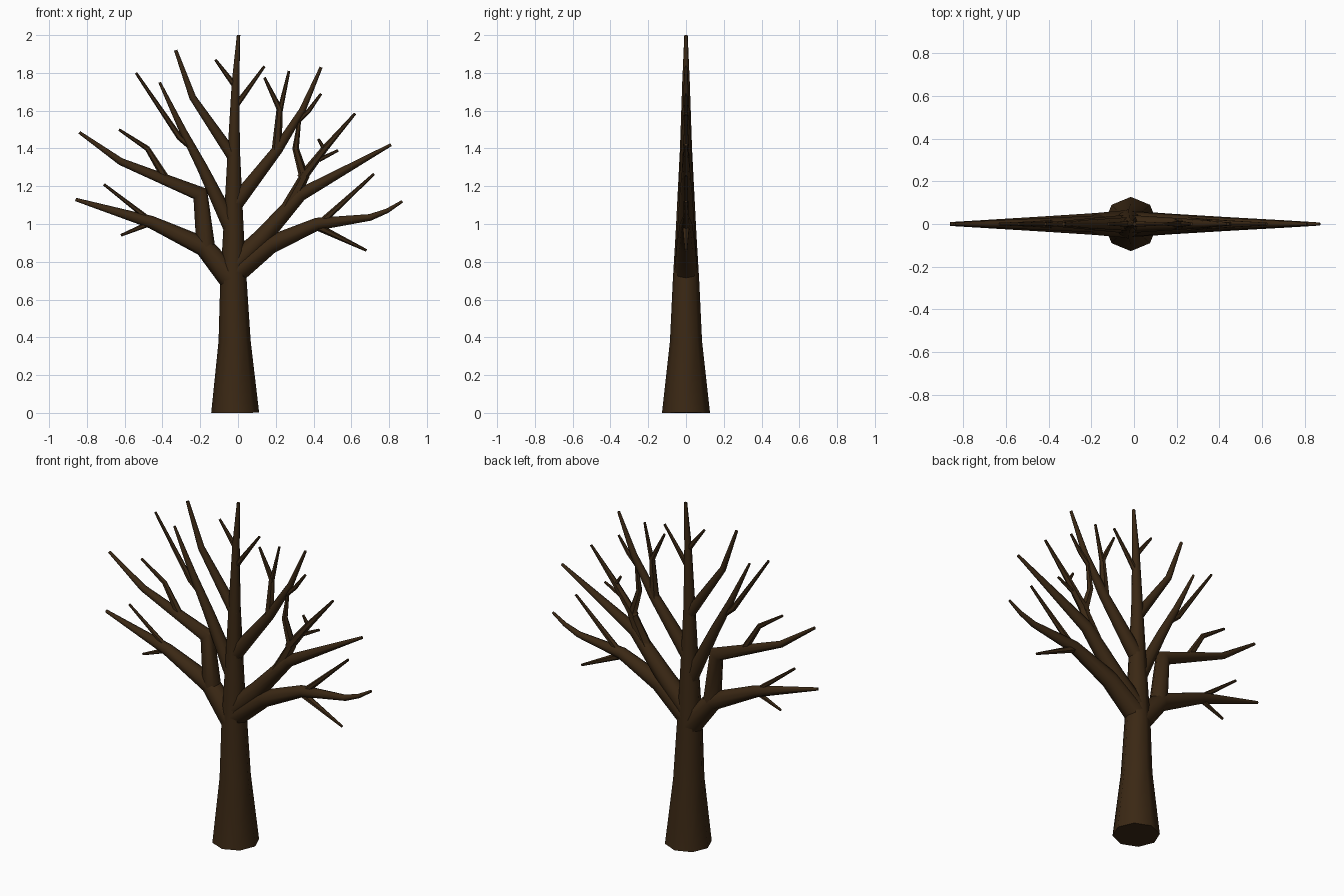
import bpy
import bmesh
import math
from mathutils import Vector

cube = bpy.data.objects.get("Cube")
if cube:
    bpy.data.objects.remove(cube, do_unlink=True)

# Dark brown bark
BARK = (0.043, 0.021, 0.007, 1.0)
bark = bpy.data.materials.new("dark_brown_bark")
bark.use_nodes = True
bark.diffuse_color = BARK
shader = next(n for n in bark.node_tree.nodes if n.type == 'BSDF_PRINCIPLED')
shader.inputs["Base Color"].default_value = BARK
shader.inputs["Roughness"].default_value = 0.9


def limb(name, path, radii, sides=8):
    """Tapered, mitred tube along a path of (x, z) points in the tree's plane.
    radii is one value per point, or (start, end) spread along the length."""
    points = [Vector((x, 0, z)) for x, z in path]
    steps = [(b - a) for a, b in zip(points, points[1:])]
    if len(radii) != len(points):
        total = sum(s.length for s in steps)
        start, end = radii
        radii, run = [start], 0
        for s in steps:
            run += s.length
            radii.append(start + (end - start) * run / total)
    dirs = [s.normalized() for s in steps]
    bm = bmesh.new()
    rings = []
    for i, (p, r) in enumerate(zip(points, radii)):
        before, after = dirs[max(i - 1, 0)], dirs[min(i, len(dirs) - 1)]
        tangent = (before + after).normalized()
        side = Vector((tangent.z, 0, -tangent.x))
        mitre = 1 / max(tangent.dot(after), 0.7)
        ring = []
        for k in range(sides):
            a = math.tau * k / sides
            offset = side * math.cos(a) * r * mitre + Vector((0, math.sin(a) * r, 0))
            ring.append(bm.verts.new(p + offset))
        rings.append(ring)
    for low, high in zip(rings, rings[1:]):
        for k in range(sides):
            n = (k + 1) % sides
            bm.faces.new((low[k], low[n], high[n], high[k]))
    bm.faces.new(rings[0][::-1])
    bm.faces.new(rings[-1])
    bmesh.ops.recalc_face_normals(bm, faces=bm.faces)
    mesh = bpy.data.meshes.new(name)
    bm.to_mesh(mesh)
    bm.free()
    mesh.materials.append(bark)
    obj = bpy.data.objects.new(name, mesh)
    bpy.context.collection.objects.link(obj)
    bpy.ops.object.select_all(action='DESELECT')
    obj.select_set(True)
    bpy.context.view_layer.objects.active = obj
    bpy.ops.object.shade_smooth_by_angle(angle=math.radians(50))
    return obj


def twig(name, *path, thick=0.016, tip=0.007):
    return limb(name, path, (thick, tip), sides=6)


# Trunk with flared foot
limb("trunk",
     [(-.015, 0), (-.018, .38), (-.024, .7), (-.024, .95), (-.022, 1.4), (-.013, 1.75), (.003, 2)],
     [.127, .085, .07, .055, .032, .02, .009])

# Lower limb on the right side
limb("right_low_limb", [(-.03, .7), (-.18, .88), (-.46, 1.01), (-.86, 1.13)], (.065, .009))
twig("right_low_upper_twig", (-.44, 1), (-.71, 1.21))
twig("right_low_under_twig", (-.45, 1.01), (-.62, .94))

# Middle limb on the right side
limb("right_middle_limb", [(-.17, .87), (-.2, 1.16), (-.62, 1.33), (-.84, 1.485)], (.05, .008))
twig("right_middle_twig", (-.37, 1.22), (-.48, 1.4), (-.63, 1.5), thick=.022)

# Upper limbs on the right side
limb("right_upper_limb", [(-.02, .95), (-.19, 1.3), (-.29, 1.49), (-.415, 1.75)], (.045, .007))
twig("right_upper_twig", (-.25, 1.41), (-.31, 1.46), (-.54, 1.8), thick=.018)
limb("right_top_limb", [(-.015, 1.34), (-.24, 1.67), (-.33, 1.92)], (.032, .009))
twig("right_crown_twig", (-.015, 1.73), (-.12, 1.87))
twig("left_crown_twig", (-.015, 1.62), (.14, 1.835))

# Upper limb on the left side
limb("left_upper_limb", [(-.02, 1.1), (.21, 1.395), (.34, 1.6), (.44, 1.83)], (.042, .008))
twig("left_upper_fork", (.205, 1.39), (.22, 1.61), (.14, 1.775), thick=.027)
twig("left_upper_fork_twig", (.22, 1.59), (.27, 1.81), thick=.015)
twig("left_upper_side_twig", (.31, 1.54), (.375, 1.6), (.44, 1.69))

# Middle limb on the left side
limb("left_middle_limb", [(-.04, .76), (.13, .93), (.33, 1.155), (.81, 1.42)], (.06, .008))
twig("left_middle_fork", (.26, 1.08), (.35, 1.25), (.305, 1.4), (.325, 1.55), thick=.036, tip=.009)
twig("left_middle_fork_branch", (.335, 1.24), (.46, 1.4), (.62, 1.585), thick=.027)
twig("left_middle_small_twig", (.46, 1.39), (.425, 1.45), thick=.013)
twig("left_middle_side_twig", (.43, 1.34), (.48, 1.365), (.53, 1.39), thick=.012)

# Lower limb on the left side
limb("left_low_limb",
     [(-.02, .74), (.17, .89), (.42, 1), (.7, 1.035), (.79, 1.07), (.87, 1.12)],
     (.062, .007))
twig("left_low_upper_twig", (.41, .98), (.72, 1.265), thick=.02)
twig("left_low_under_twig", (.39, 1), (.68, .86), thick=.022)
